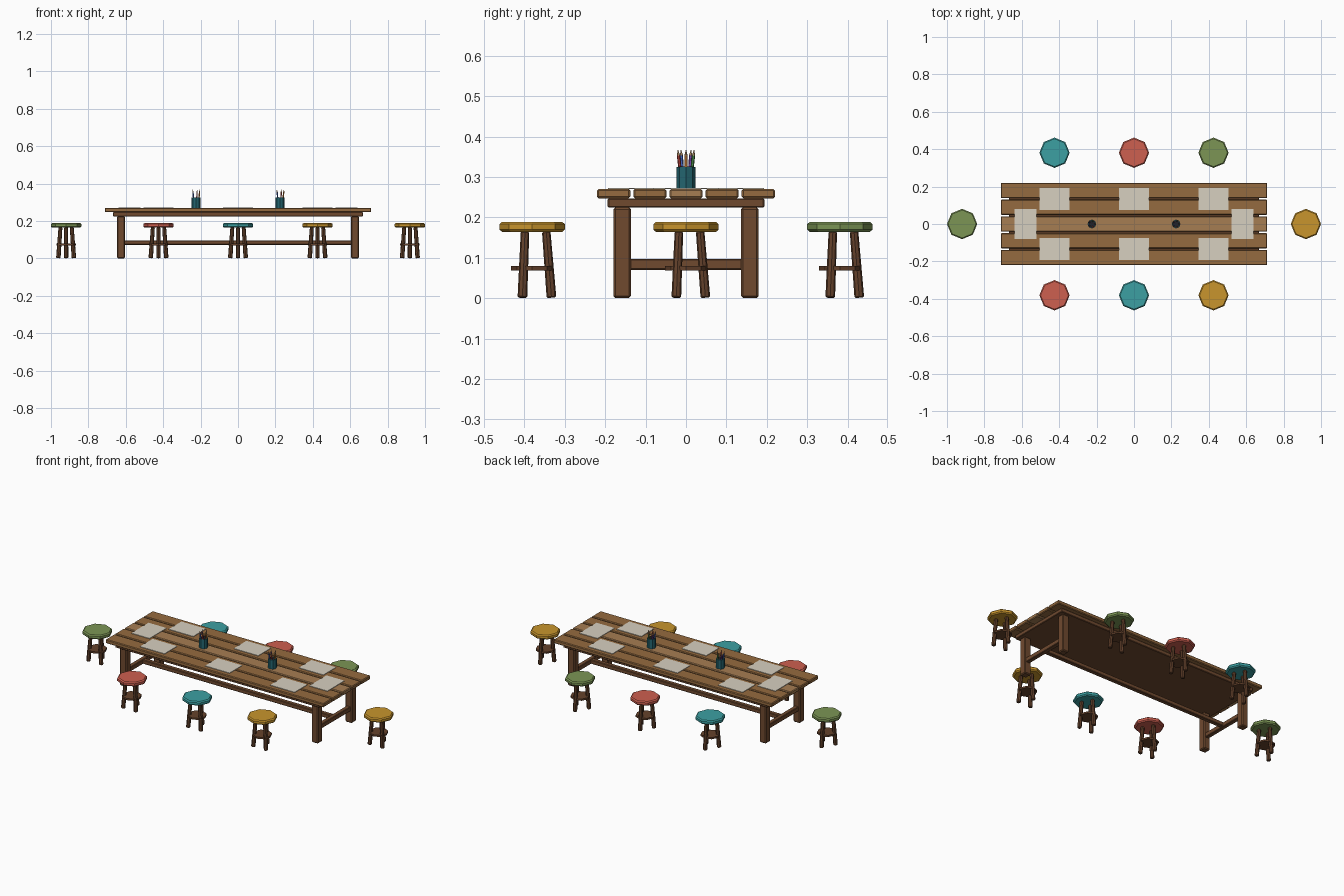
import bpy, bmesh, math
from mathutils import Vector, Matrix

if "Cube" in bpy.data.objects:
    bpy.data.objects.remove(bpy.data.objects["Cube"])

MATS = {}
COLOURS = {
    "plank_dark": (0.30, 0.145, 0.05), "plank_light": (0.38, 0.205, 0.085),
    "frame_wood": (0.16, 0.068, 0.028), "stool_wood": (0.13, 0.055, 0.025),
    "red": (0.61, 0.115, 0.08), "teal": (0.045, 0.35, 0.36),
    "yellow": (0.58, 0.30, 0.026), "green": (0.20, 0.30, 0.09),
    "paper": (0.68, 0.63, 0.53), "cup_teal": (0.017, 0.13, 0.16),
    "dark": (0.015, 0.015, 0.02), "pencil_orange": (0.6, 0.2, 0.03),
    "pencil_purple": (0.18, 0.06, 0.4), "pencil_green": (0.08, 0.3, 0.08),
    "pencil_blue": (0.05, 0.12, 0.5), "pencil_red": (0.5, 0.06, 0.05),
    "pencil_tip": (0.5, 0.3, 0.15),
}


def finish(name, bm, colour, bevel=0):
    """Turn a bmesh into a flat-shaded coloured object with chamfered rims."""
    me = bpy.data.meshes.new(name)
    bm.to_mesh(me)
    bm.free()
    ob = bpy.data.objects.new(name, me)
    bpy.context.collection.objects.link(ob)
    if colour not in MATS:
        MATS[colour] = bpy.data.materials.new(colour)
        MATS[colour].diffuse_color = (*COLOURS[colour], 1)
    me.materials.append(MATS[colour])
    if bevel:
        m = ob.modifiers.new("chamfer", "BEVEL")
        m.width, m.segments = bevel, 1
        m.limit_method, m.angle_limit = "ANGLE", math.radians(65)
    return ob


def box(name, centre, size, colour, bevel=0):
    bm = bmesh.new()
    bmesh.ops.create_cube(bm, size=1)
    bmesh.ops.scale(bm, vec=size, verts=bm.verts)
    bmesh.ops.translate(bm, vec=centre, verts=bm.verts)
    return finish(name, bm, colour, bevel)


def rod(name, a, b, r1, r2, sides, colour, bevel=0):
    """Low-poly cylinder or cone running from point a to point b."""
    a, b = Vector(a), Vector(b)
    bm = bmesh.new()
    bmesh.ops.create_cone(bm, cap_ends=True, segments=sides, radius1=r1,
                          radius2=r2, depth=(b - a).length)
    turn = Vector((0, 0, 1)).rotation_difference(b - a).to_matrix().to_4x4()
    bmesh.ops.transform(bm, matrix=Matrix.Translation((a + b) / 2) @ turn,
                        verts=bm.verts)
    return finish(name, bm, colour, bevel)


# Table top planks and the slab below them
for i in range(5):
    box(f"table_plank_{i + 1}", (0, (i - 2) * 0.0895, 0.2585), (1.424, 0.082, 0.023),
        "plank_light" if i in (1, 2, 3) and i == 2 else "plank_dark", 0.004)
box("table_apron", (0, 0, 0.2355), (1.336, 0.388, 0.023), "frame_wood", 0.003)

# Table legs and stretchers
for sx in (-1, 1):
    for sy in (-1, 1):
        box("table_leg", (sx * 0.626, sy * 0.158, 0.1125), (0.043, 0.043, 0.225),
            "frame_wood", 0.005)
    box("end_stretcher", (sx * 0.626, 0, 0.0835), (0.026, 0.29, 0.027), "frame_wood", 0.003)
box("long_stretcher", (0, 0, 0.0845), (1.23, 0.026, 0.024), "frame_wood", 0.003)

# Paper sheets: three along each side, one at each end
for sy in (-1, 1):
    for x in (-0.425, 0, 0.425):
        box("paper_sheet", (x, sy * 0.134, 0.2715), (0.16, 0.118, 0.003), "paper")
for sx in (-1, 1):
    box("paper_sheet", (sx * 0.581, 0, 0.2715), (0.118, 0.16, 0.003), "paper")

# Pencil cups
PENCILS = ["pencil_orange", "pencil_green", "pencil_purple", "pencil_blue", "pencil_red"]
for cx in (-0.225, 0.225):
    rod("pencil_cup", (cx, 0, 0.269), (cx, 0, 0.325), 0.0235, 0.0235, 8, "cup_teal")
    rod("cup_opening", (cx, 0, 0.324), (cx, 0, 0.326), 0.020, 0.020, 8, "dark")
    for k, colour in enumerate(PENCILS):
        t = k * math.tau / 5

        def at(r, z):
            return (cx + r * math.cos(t), r * math.sin(t), z)
        rod("pencil", at(0.0145, 0.31), at(0.0195, 0.353), 0.004, 0.004, 6, colour)
        rod("pencil_tip", at(0.0195, 0.353), at(0.021, 0.367), 0.004, 0.0006, 6, "pencil_tip")


# Three-legged stools with an eight-sided padded seat
def stool(x, y, colour):
    rod("stool_seat", (x, y, 0.164), (x, y, 0.189), 0.081, 0.081, 8, colour, 0.006)
    rod("stool_brace", (x, y, 0.069), (x, y, 0.079), 0.052, 0.052, 8, "stool_wood")
    for k in range(3):
        t = math.pi / 2 + k * math.tau / 3
        c, s = math.cos(t), math.sin(t)
        rod("stool_leg", (x + 0.048 * c, y + 0.048 * s, 0.001),
            (x + 0.035 * c, y + 0.035 * s, 0.165), 0.012, 0.0105, 8, "stool_wood", 0.003)


for x, front, back in ((-0.425, "red", "teal"), (0, "teal", "red"), (0.425, "yellow", "green")):
    stool(x, -0.381, front)
    stool(x, 0.381, back)
stool(-0.919, 0, "green")
stool(0.919, 0, "yellow")

for m in bpy.data.materials:
    if m.users and not m.is_grease_pencil:
        m.use_nodes = True
        m.node_tree.nodes["Principled BSDF"].inputs["Base Color"].default_value = m.diffuse_color
